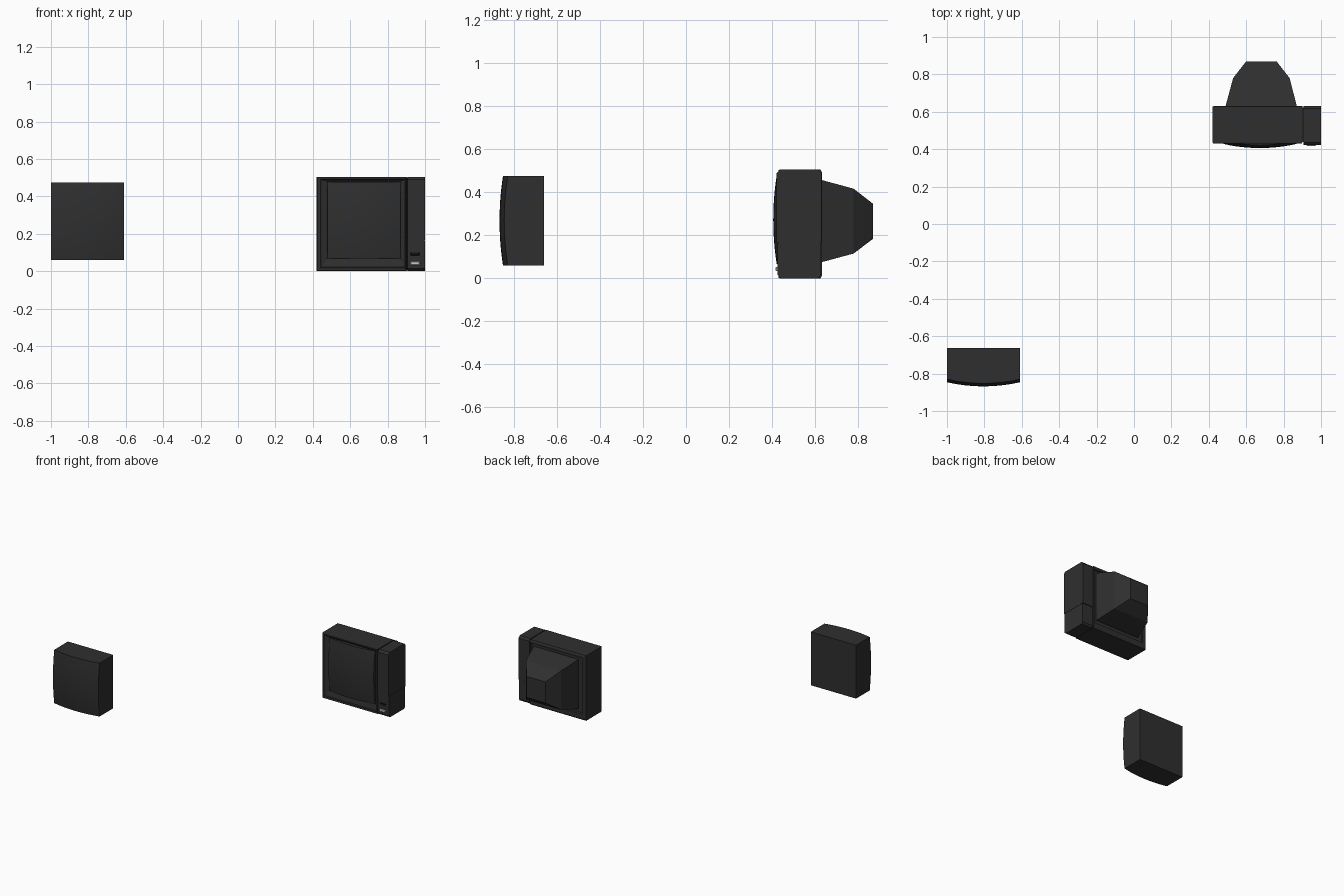
import bpy, bmesh

if "Cube" in bpy.data.objects:
    bpy.data.objects.remove(bpy.data.objects["Cube"])

def material(name, c):
    m = bpy.data.materials.new(name)
    m.diffuse_color = (c, c, c, 1)
    m.use_nodes = True
    m.node_tree.nodes["Principled BSDF"].inputs["Base Color"].default_value = m.diffuse_color
    return m

CASE = material("dark_plastic", 0.028)
BLACK = material("black", 0.006)
LIGHT = material("light_grey", 0.6)

def finish(name, bm, mat, smooth=False):
    bmesh.ops.recalc_face_normals(bm, faces=bm.faces[:])
    me = bpy.data.meshes.new(name)
    bm.to_mesh(me)
    bm.free()
    me.materials.append(mat)
    ob = bpy.data.objects.new(name, me)
    bpy.context.collection.objects.link(ob)
    if smooth:
        bpy.context.view_layer.objects.active = ob
        ob.select_set(True)
        bpy.ops.object.shade_smooth_by_angle(angle=0.5)
        ob.select_set(False)
    return ob

def rings(name, data, mat):
    """Loft rectangles (x0, x1, z0, z1, y) from first to last, capped at both ends."""
    bm = bmesh.new()
    loops = [[bm.verts.new(p) for p in ((a, y, c), (b, y, c), (b, y, d), (a, y, d))]
             for a, b, c, d, y in data]
    for l, m in zip(loops, loops[1:]):
        for i in range(4):
            j = (i + 1) % 4
            bm.faces.new((l[i], l[j], m[j], m[i]))
    bm.faces.new(loops[0])
    bm.faces.new(loops[-1])
    return finish(name, bm, mat)

def prism(name, x0, x1, profile, mat):
    """Extrude a (y, z) profile along x."""
    bm = bmesh.new()
    f = bm.faces.new([bm.verts.new((x0, y, z)) for y, z in profile])
    r = bmesh.ops.extrude_face_region(bm, geom=[f])
    vs = [v for v in r["geom"] if isinstance(v, bmesh.types.BMVert)]
    bmesh.ops.translate(bm, verts=vs, vec=(x1 - x0, 0, 0))
    return finish(name, bm, mat)

def picture_tube(name, x0, x1, z0, z1, front, depth):
    """Box whose front bulges gently toward -y."""
    bm = bmesh.new()
    bmesh.ops.create_grid(bm, x_segments=12, y_segments=12, size=1)
    r = bmesh.ops.extrude_face_region(bm, geom=bm.faces[:])
    back = {v for v in r["geom"] if isinstance(v, bmesh.types.BMVert)}
    for v in bm.verts:
        u, w = v.co.x, v.co.y
        y = front + depth if v in back else front + 0.022 * u * u + 0.016 * w * w
        v.co = ((x0 + x1) / 2 + u * (x1 - x0) / 2, y, (z0 + z1) / 2 + w * (z1 - z0) / 2)
    bmesh.ops.dissolve_limit(bm, angle_limit=0.001, verts=list(back),
                             edges=[e for e in bm.edges if all(v in back for v in e.verts)])
    return finish(name, bm, CASE, True)

# Loose tube and the matching one in the set
picture_tube("loose_picture_tube", -1.0, -0.61, 0.06, 0.475, -0.868, 0.206)
picture_tube("fitted_picture_tube", 0.478, 0.868, 0.067, 0.478, 0.406, 0.206)

# Cabinet: sunken bezel at the front, small step at the back
rings("cabinet", [
    (0.484, 0.862, 0.078, 0.472, 0.452),
    (0.473, 0.873, 0.062, 0.483, 0.444),
    (0.447, 0.888, 0.022, 0.489, 0.436),
    (0.440, 0.893, 0.018, 0.493, 0.430),
    (0.424, 0.896, 0.003, 0.503, 0.430),
    (0.420, 0.900, 0.000, 0.505, 0.436),
    (0.420, 0.900, 0.000, 0.505, 0.627),
    (0.430, 0.900, 0.010, 0.495, 0.632),
    (0.450, 0.895, 0.045, 0.480, 0.632),
    (0.455, 0.890, 0.050, 0.475, 0.622)], CASE)

# Tapered rear housing
rings("rear_housing", [
    (0.490, 0.870, 0.075, 0.457, 0.615),
    (0.490, 0.870, 0.075, 0.457, 0.632),
    (0.530, 0.832, 0.115, 0.417, 0.780),
    (0.600, 0.762, 0.183, 0.347, 0.870)], CASE)

# Control column on the right, with a join filling the groove
prism("groove_strip", 0.895, 0.908, [(0.438, 0.004), (0.624, 0.004), (0.624, 0.500), (0.438, 0.500)], BLACK)
prism("upper_control_panel", 0.907, 1.0,
      [(0.422, 0.167), (0.630, 0.167), (0.630, 0.490), (0.617, 0.505), (0.437, 0.505), (0.422, 0.490)], CASE)
prism("lower_control_panel", 0.907, 1.0,
      [(0.427, 0.165), (0.627, 0.165), (0.627, 0.014), (0.615, 0.0), (0.442, 0.0), (0.427, 0.014)], CASE)
prism("panel_join", 0.910, 0.998, [(0.43, 0.16), (0.624, 0.16), (0.624, 0.17), (0.43, 0.17)], CASE)

# Front buttons
for name, z0, z1, y, mat in (("black_button", 0.084, 0.102, 0.424, BLACK),
                             ("light_button", 0.034, 0.052, 0.417, LIGHT)):
    rings(name, [(0.926, 0.968, z0 + 0.003, z1 - 0.003, y),
                 (0.922, 0.972, z0, z1, y + 0.004),
                 (0.922, 0.972, z0, z1, 0.435)], mat)
